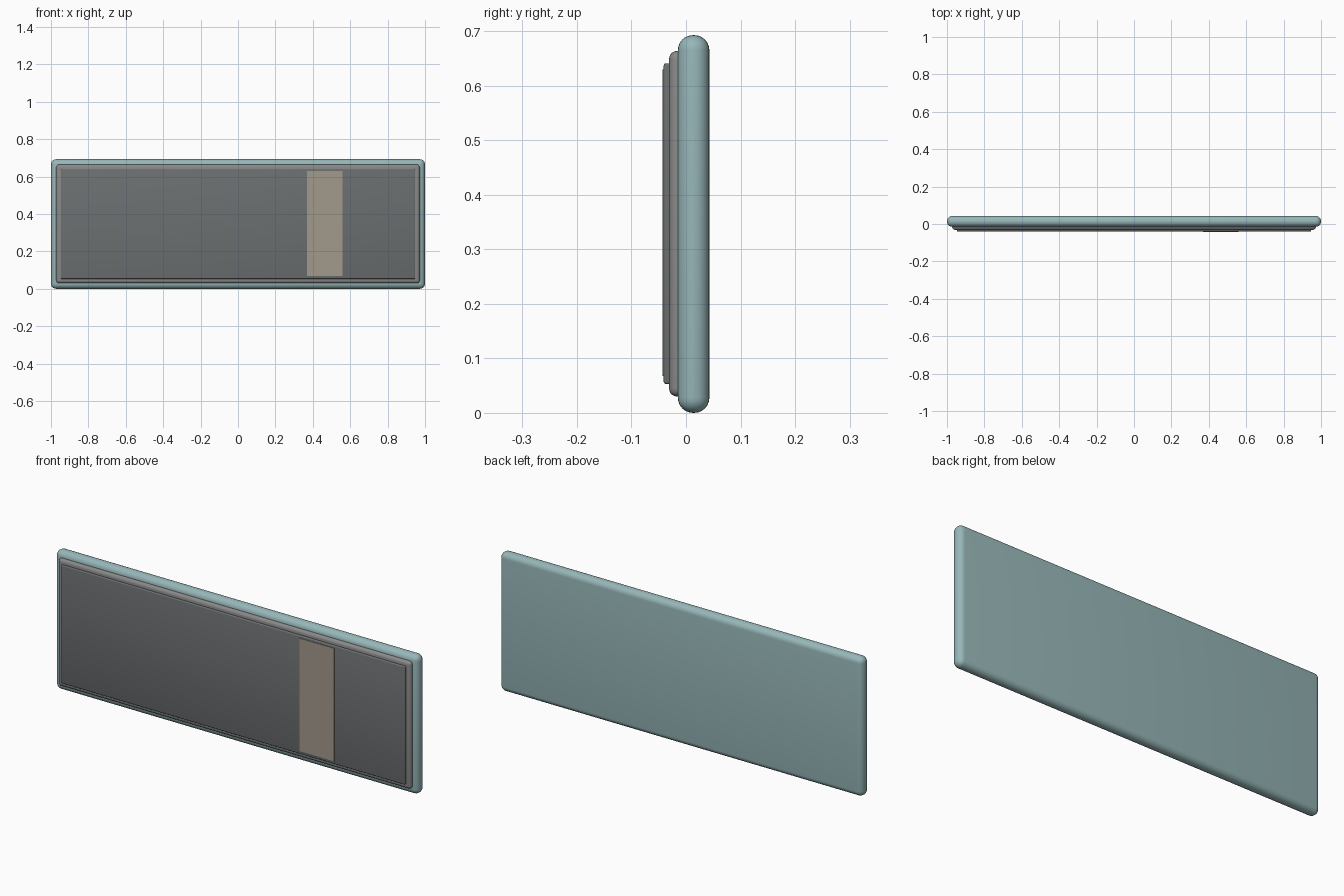
import bpy

if "Cube" in bpy.data.objects:
    bpy.data.objects.remove(bpy.data.objects["Cube"])


def rounded_slab(name, xs, ys, zs, color, radius=0.0, segments=4):
    """Box given by its min/max on each axis, with rounded edges."""
    bpy.ops.mesh.primitive_cube_add(
        size=1, location=[(a + b) / 2 for a, b in (xs, ys, zs)])
    ob = bpy.context.object
    ob.name = name
    ob.scale = [b - a for a, b in (xs, ys, zs)]
    bpy.ops.object.transform_apply(location=False, rotation=False, scale=True)
    if radius:
        bev = ob.modifiers.new("round_edges", 'BEVEL')
        bev.width = radius
        bev.segments = segments
        bev.limit_method = 'NONE'
        bpy.ops.object.modifier_apply(modifier=bev.name)
        bpy.ops.object.shade_smooth_by_angle()
    mat = bpy.data.materials.new(name + "_colour")
    mat.diffuse_color = (*color, 1)
    mat.use_nodes = True
    mat.node_tree.nodes["Principled BSDF"].inputs["Base Color"].default_value = mat.diffuse_color
    ob.data.materials.append(mat)
    return ob


# Fully rounded outer body
rounded_slab("body", (-1, 1), (-0.015, 0.043), (0, 0.693),
             (0.31, 0.47, 0.48), 0.028, 6)
# Raised frame stepping out of the front
rounded_slab("front_frame", (-0.972, 0.972), (-0.031, 0.005), (0.03, 0.664),
             (0.25, 0.25, 0.25), 0.015, 5)
# Dark display panel
rounded_slab("front_panel", (-0.947, 0.947), (-0.041, -0.026), (0.053, 0.641),
             (0.15, 0.16, 0.165), 0.004, 3)
# Thin beige strip on the panel
rounded_slab("accent_strip", (0.368, 0.56), (-0.0435, -0.038), (0.068, 0.63),
             (0.36, 0.32, 0.26))
